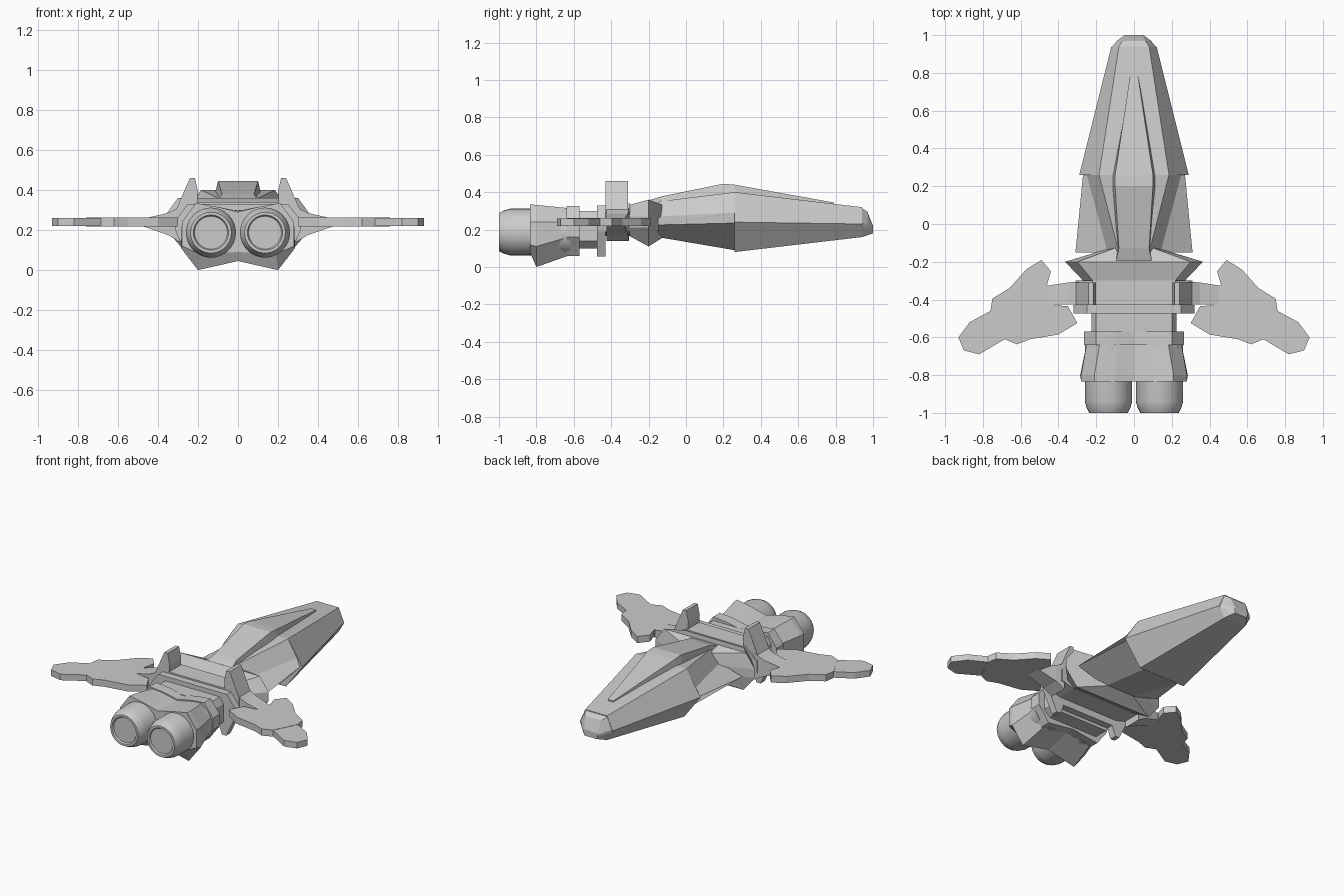
import bpy, bmesh, math


def finish(name, bm):
    bmesh.ops.remove_doubles(bm, verts=bm.verts, dist=1e-5)
    bmesh.ops.recalc_face_normals(bm, faces=bm.faces)
    me = bpy.data.meshes.new(name)
    bm.to_mesh(me)
    bm.free()
    ob = bpy.data.objects.new(name, me)
    bpy.context.collection.objects.link(ob)
    return ob


def mirror_x(ob):
    ob.modifiers.new("mirror", 'MIRROR').use_axis[0] = True
    return ob


def skin(bm, rings):
    """Join equal-length rings of points with faces and cap both ends."""
    rows = [[bm.verts.new(p) for p in ring] for ring in rings]
    n = len(rows[0])
    for a, b in zip(rows, rows[1:]):
        for i in range(n):
            j = (i + 1) % n
            bm.faces.new((a[i], a[j], b[j], b[i]))
    bm.faces.new(rows[0])
    bm.faces.new(rows[-1])


def hull(name, sections):
    """Loft half cross-sections (y, [(x, z) top to bottom]) mirrored over x = 0."""
    bm = bmesh.new()
    rings = []
    for y, half in sections:
        left = [(-x, z) for x, z in reversed(half) if x > 0]
        rings.append([(x, y, z) for x, z in half + left])
    skin(bm, rings)
    return finish(name, bm)


def slab(name, outline, z0, z1):
    bm = bmesh.new()
    skin(bm, [[(x, y, z) for x, y in outline] for z in (z0, z1)])
    return mirror_x(finish(name, bm))


def side_block(name, profile, y0, y1):
    bm = bmesh.new()
    skin(bm, [[(x, y, z) for x, z in profile] for y in (y0, y1)])
    return mirror_x(finish(name, bm))


# Long tapered forward fuselage and blunt nose
hull("forward_fuselage", [
    (0.26, [(0.185, 0.40), (0.29, 0.24), (0.17, 0.08)]),
    (0.94, [(0.08, 0.32), (0.12, 0.23), (0.08, 0.16)])])
hull("nose_cap", [
    (0.94, [(0.08, 0.315), (0.115, 0.235), (0.115, 0.22), (0.08, 0.16)]),
    (0.97, [(0.06, 0.295), (0.09, 0.23), (0.085, 0.21), (0.065, 0.17)]),
    (1.00, [(0.045, 0.22), (0.05, 0.21), (0.05, 0.20), (0.045, 0.18)])])

# Aft fuselage pinching toward the collar, with flared sides
hull("aft_fuselage", [
    (0.26, [(0.185, 0.40), (0.25, 0.29), (0.27, 0.235), (0.13, 0.09)]),
    (-0.15, [(0.08, 0.35), (0.14, 0.27), (0.31, 0.225), (0.10, 0.16)])])

# Raised spine along the top
hull("spine", [
    (0.79, [(0.02, 0.345), (0.02, 0.30)]),
    (0.26, [(0.10, 0.44), (0.12, 0.36)]),
    (0.20, [(0.10, 0.445), (0.12, 0.36)]),
    (-0.13, [(0.08, 0.378), (0.09, 0.30)]),
    (-0.22, [(0.10, 0.35), (0.10, 0.30)])])

# Faceted collar
hull("collar", [
    (-0.12, [(0.08, 0.33), (0.10, 0.26), (0.10, 0.21), (0.08, 0.16)]),
    (-0.20, [(0.30, 0.36), (0.365, 0.27), (0.365, 0.21), (0.28, 0.11)]),
    (-0.31, [(0.21, 0.33), (0.26, 0.27), (0.26, 0.21), (0.21, 0.17)])])

# Centre hull
hull("centre_hull", [
    (-0.30, [(0.22, 0.34), (0.31, 0.27), (0.31, 0.19), (0.22, 0.165)]),
    (-0.43, [(0.22, 0.34), (0.31, 0.27), (0.31, 0.19), (0.22, 0.165)])])
hull("frame_plate", [
    (y, [(0.22, 0.33), (0.25, 0.33), (0.32, 0.24), (0.31, 0.19),
         (0.245, 0.055), (0.215, 0.055), (0.19, 0.12)])
    for y in (-0.43, -0.475)])
hull("rear_neck", [
    (y, [(0.20, 0.30), (0.225, 0.26), (0.225, 0.14), (0.18, 0.10)])
    for y in (-0.475, -0.58)])

# Upright fins either side of the centre hull
side_block("fins", [(0.215, 0.46), (0.24, 0.46), (0.31, 0.30), (0.31, 0.25),
                    (0.21, 0.25), (0.20, 0.39)], -0.31, -0.43)

# Wing roots and flat two-piece wings
bm = bmesh.new()
skin(bm, [[(x, y, z) for y, z in ((f, t), (-0.425, t), (-0.425, b), (f, b))]
          for x, f, b, t in ((0.29, -0.305, 0.14, 0.315),
                             (0.35, -0.31, 0.175, 0.285),
                             (0.48, -0.33, 0.22, 0.255))])
mirror_x(finish("wing_roots", bm))
slab("inner_wings", [(0.49, -0.19), (0.57, -0.24), (0.66, -0.34), (0.75, -0.395),
                     (0.76, -0.46), (0.685, -0.61), (0.62, -0.637), (0.55, -0.61),
                     (0.40, -0.585), (0.30, -0.525), (0.35, -0.435),
                     (0.42, -0.43), (0.46, -0.32), (0.44, -0.25)], 0.218, 0.262)
slab("wing_tips", [(0.76, -0.46), (0.87, -0.52), (0.93, -0.60), (0.90, -0.67),
                   (0.82, -0.69), (0.685, -0.61)], 0.22, 0.26)

# Engine band and flared cowl, dipped between the two engines
band = [(0, 0.295), (0.10, 0.315), (0.20, 0.325), (0.265, 0.24), (0.265, 0.16),
        (0.19, 0.06), (0, 0.085)]
hull("engine_band", [(y, band) for y in (-0.57, -0.64)])
hull("engine_cowl", [
    (-0.63, [(0, 0.285), (0.09, 0.305), (0.18, 0.315), (0.25, 0.24), (0.25, 0.16),
             (0.18, 0.06), (0, 0.085)]),
    (-0.80, [(0, 0.29), (0.10, 0.315), (0.21, 0.332), (0.28, 0.24), (0.285, 0.11),
             (0.20, 0.0), (0, 0.045)]),
    (-0.835, [(0, 0.29), (0.10, 0.315), (0.21, 0.335), (0.28, 0.24), (0.28, 0.12),
              (0.19, 0.08), (0, 0.09)])])

# Twin engines with chamfered nozzles and recessed exhaust discs
bm = bmesh.new()
rings = []
for y, r in ((-0.62, 0.125), (-0.94, 0.125), (-0.975, 0.115), (-1.0, 0.102),
             (-1.0, 0.088), (-0.99, 0.082)):
    rings.append([(0.135 + r * math.cos(a), y, 0.187 + r * math.sin(a))
                  for a in (math.tau * i / 32 for i in range(32))])
skin(bm, rings)
engines = mirror_x(finish("engines", bm))
bpy.context.view_layer.objects.active = engines
engines.select_set(True)
bpy.ops.object.shade_smooth_by_angle(angle=math.radians(25))
